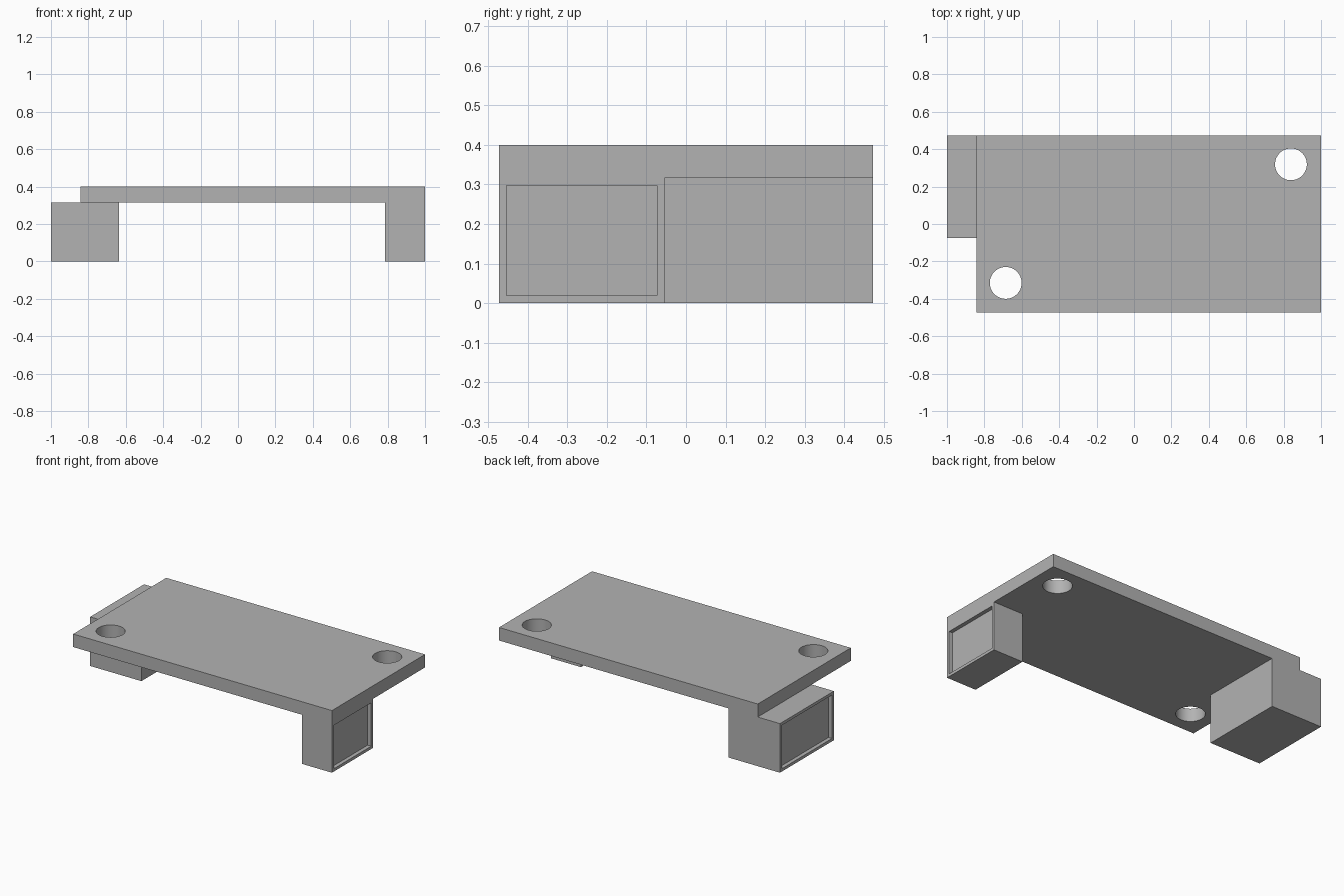
import bpy
import bmesh
from math import radians
from mathutils import Matrix, Vector

cube = bpy.data.objects.get("Cube")
if cube:
    bpy.data.objects.remove(cube, do_unlink=True)

grey = bpy.data.materials.new("plain grey")
grey.use_nodes = True
colour = (0.45, 0.45, 0.45, 1)
grey.diffuse_color = colour
grey.node_tree.nodes["Principled BSDF"].inputs["Base Color"].default_value = colour

TOP, UNDERSIDE, HALF_DEPTH = 0.4, 0.316, 0.473


def finish(name, bm):
    mesh = bpy.data.meshes.new(name)
    bmesh.ops.recalc_face_normals(bm, faces=bm.faces)
    bm.to_mesh(mesh)
    bm.free()
    mesh.materials.append(grey)
    obj = bpy.data.objects.new(name, mesh)
    bpy.context.collection.objects.link(obj)
    return obj


def box(low, high):
    low, high = Vector(low), Vector(high)
    bm = bmesh.new()
    place = Matrix.Translation((low + high) / 2) @ Matrix.Diagonal((*(high - low), 1))
    bmesh.ops.create_cube(bm, size=1, matrix=place)
    return bm


def leg(name, low, high, side, border=0.026, depth=0.025):
    """Block with a shallow rectangular pocket in its outer end face."""
    bm = box(low, high)
    bm.normal_update()
    end = max(bm.faces, key=lambda f: f.normal.x * side)
    bmesh.ops.inset_region(bm, faces=[end], thickness=border)
    floor = bmesh.ops.extrude_discrete_faces(bm, faces=[end])["faces"][0]
    bmesh.ops.translate(bm, verts=floor.verts, vec=(-side * depth, 0, 0))
    return finish(name, bm)


# Deck plate
plate = finish("deck_plate", box((-0.842, -HALF_DEPTH, UNDERSIDE), (1, HALF_DEPTH, TOP)))

# Two round through holes at opposite corners
for x, y in ((-0.686, -0.315), (0.839, 0.319)):
    bm = bmesh.new()
    bmesh.ops.create_cone(bm, cap_ends=True, segments=64, radius1=0.085, radius2=0.085,
                          depth=0.4, matrix=Matrix.Translation((x, y, TOP)))
    cutter = finish("hole_cutter", bm)
    cutter.hide_render = True
    cut = plate.modifiers.new("hole", 'BOOLEAN')
    cut.operation, cut.solver, cut.object = 'DIFFERENCE', 'EXACT', cutter
    bpy.context.view_layer.objects.active = plate
    bpy.ops.object.modifier_apply(modifier=cut.name)
    bpy.data.objects.remove(cutter, do_unlink=True)

# Smooth hole walls, sharp edges elsewhere
plate.select_set(True)
bpy.ops.object.shade_smooth_by_angle(angle=radians(30))

# Supports under opposite corners
leg("front_leg", (0.787, -HALF_DEPTH, 0), (1, -0.055, UNDERSIDE), 1)
leg("back_leg", (-1, -0.075, 0), (-0.635, HALF_DEPTH, UNDERSIDE), -1)
